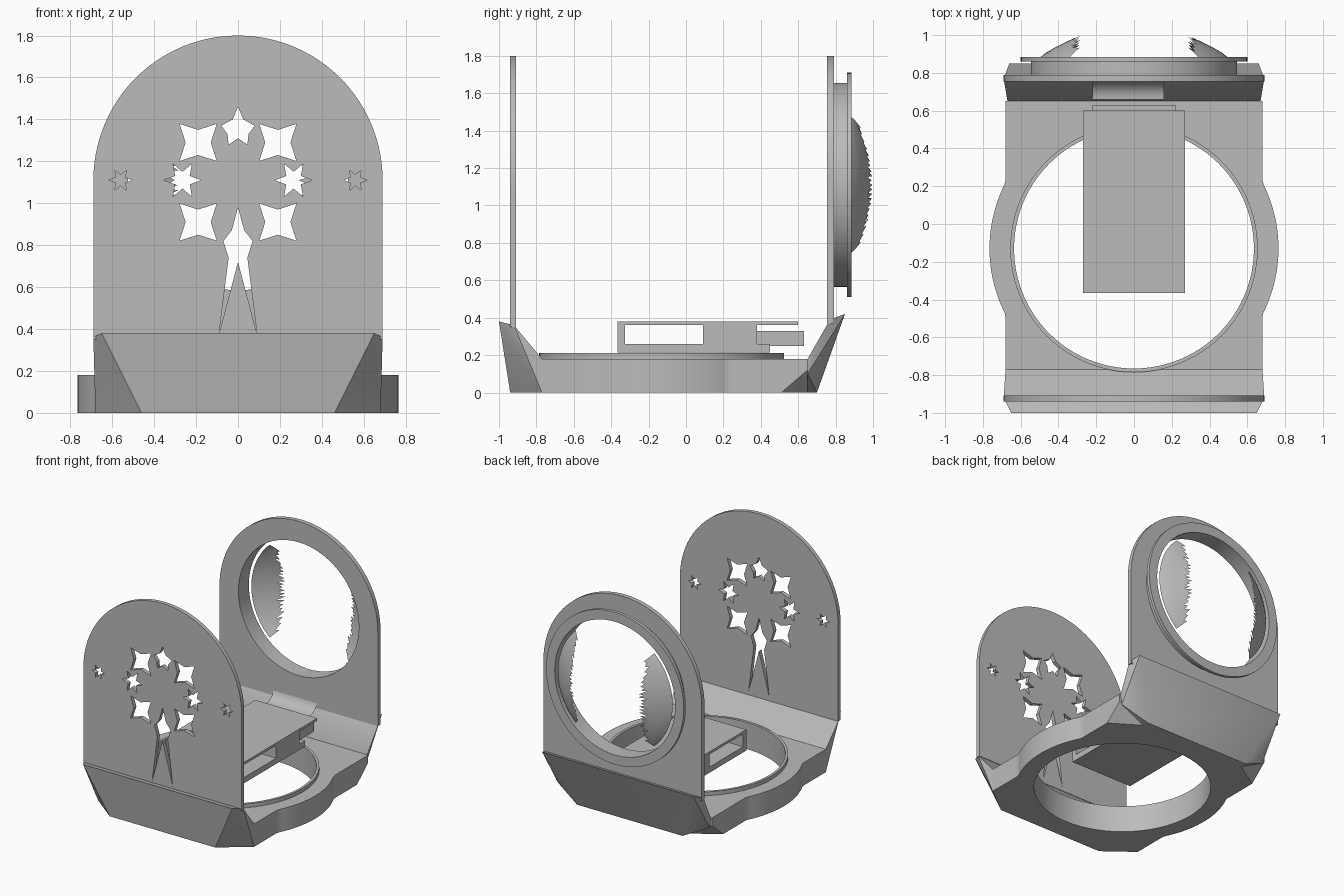
import bpy, bmesh, random
from math import sin, cos, pi, sqrt, radians
from mathutils import Matrix

random.seed(4)
cube = bpy.data.objects.get("Cube")
if cube:
    bpy.data.objects.remove(cube, do_unlink=True)

grey = bpy.data.materials.new("plain_grey")
grey.use_nodes = True
grey.diffuse_color = (0.5, 0.5, 0.5, 1)
grey.node_tree.nodes["Principled BSDF"].inputs["Base Color"].default_value = (0.5, 0.5, 0.5, 1)


def add(name, mesh):
    obj = bpy.data.objects.new(name, mesh)
    bpy.context.collection.objects.link(obj)
    mesh.materials.clear()
    mesh.materials.append(grey)
    return obj


def from_bmesh(name, bm):
    mesh = bpy.data.meshes.new(name)
    bm.to_mesh(mesh)
    bm.free()
    return add(name, mesh)


def plate(name, loops, lo, hi, upright=True):
    """Filled outline with holes, given thickness along y (upright) or z."""
    curve = bpy.data.curves.new(name + "_outline", "CURVE")
    curve.dimensions = "2D"
    curve.fill_mode = "BOTH"
    curve.extrude = (hi - lo) / 2
    for loop in loops:
        spline = curve.splines.new("POLY")
        spline.points.add(len(loop) - 1)
        for point, (u, v) in zip(spline.points, loop):
            point.co = (u, v, 0, 1)
        spline.use_cyclic_u = True
    temp = bpy.data.objects.new(name + "_temp", curve)
    bpy.context.collection.objects.link(temp)
    deps = bpy.context.evaluated_depsgraph_get()
    mesh = bpy.data.meshes.new_from_object(temp.evaluated_get(deps))
    bpy.data.objects.remove(temp, do_unlink=True)
    bpy.data.curves.remove(curve)
    mid = (lo + hi) / 2
    if upright:
        mesh.transform(Matrix.Translation((0, mid, 0)) @ Matrix.Rotation(pi / 2, 4, "X"))
    else:
        mesh.transform(Matrix.Translation((0, 0, mid)))
    return add(name, mesh)


def box(name, x, y, z):
    bm = bmesh.new()
    bmesh.ops.create_cube(bm, size=1)
    for v in bm.verts:
        v.co = [(r[0] + r[1]) / 2 + c * (r[1] - r[0]) for r, c in zip((x, y, z), v.co)]
    return from_bmesh(name, bm)


def hull(name, half):
    """Convex block from points on one side, mirrored across x."""
    bm = bmesh.new()
    for x, y, z in half:
        bm.verts.new((x, y, z))
        bm.verts.new((-x, y, z))
    bmesh.ops.convex_hull(bm, input=bm.verts)
    loose = [v for v in bm.verts if not v.link_faces]
    bmesh.ops.delete(bm, geom=loose, context="VERTS")
    bmesh.ops.dissolve_limit(bm, angle_limit=0.01, verts=bm.verts, edges=bm.edges)
    return from_bmesh(name, bm)


def arc(r, a, b, n, cx=0, cy=0):
    return [(cx + r * cos(a + (b - a) * i / n), cy + r * sin(a + (b - a) * i / n)) for i in range(n + 1)]


def circle(r, cx, cy):
    return arc(r, 0, 2 * pi, 96, cx, cy)[:-1]


def arch(r, bottom):
    return [(-r, bottom), (r, bottom)] + arc(r, 0, pi, 48, 0, HUB)


def star(cx, cy, outer, inner, points, turn):
    out = []
    for i in range(points * 2):
        r = inner if i % 2 else outer
        a = turn + pi * i / points
        out.append((cx + r * cos(a), cy + r * sin(a)))
    return out


def mirrored(half):
    return half + [(-x, z) for x, z in reversed(half) if x > 0]


HUB = 1.11

# Front panel with its star cut-outs
holes = [mirrored([(0, 1.46), (0.025, 1.4), (0.08, 1.37), (0.05, 1.33), (0.045, 1.28), (0, 1.31)]),
         mirrored([(0, 0.98), (0.03, 0.87), (0.07, 0.82), (0.045, 0.74), (0.09, 0.38), (0, 0.72)])]
for s in (-1, 1):
    holes += [star(s * 0.19, 1.29, 0.125, 0.06, 4, pi / 4),
              star(s * 0.19, 0.91, 0.125, 0.06, 4, pi / 4),
              star(s * 0.265, HUB, 0.09, 0.04, 6, 0),
              star(s * 0.56, HUB, 0.055, 0.025, 6, 0)]
plate("front_panel", [arch(0.69, 0.35)] + holes, -0.94, -0.908)

# Back panel with a round opening and collar
opening = circle(0.525, 0, HUB)
plate("back_panel", [arch(0.69, 0.37), opening], 0.755, 0.79)
plate("back_collar", [circle(0.545, 0, HUB), opening], 0.79, 0.86)
plate("back_flange", [circle(0.6, 0, HUB), opening], 0.86, 0.885)

# Remaining dome pieces with ragged inner edges
for side, name in ((1, "left_dome_piece"), (-1, "right_dome_piece")):
    bm = bmesh.new()
    steps, rows, outer = 40, 5, 0.5
    previous = None
    for i in range(steps + 1):
        a = radians(-47 + 94 * i / steps)
        ragged = 0.28 / cos(a) + (0.035 if i % 2 else 0) + random.uniform(0, 0.03)
        rim = min(outer - 0.02, ragged)
        column = []
        for j in range(rows + 1):
            r = outer + (rim - outer) * j / rows
            y = 0.88 + 0.12 * min(1, (outer - r) / 0.22) ** 0.8
            column.append(bm.verts.new((side * r * cos(a), y, HUB + r * sin(a))))
        if previous:
            for j in range(rows):
                bm.faces.new((previous[j], column[j], column[j + 1], previous[j + 1]))
        previous = column
    bmesh.ops.recalc_face_normals(bm, faces=bm.faces)
    from_bmesh(name, bm)

# Base frame: straight sides that bulge around the round hole
CY = -0.13
edge = [(0.68, -0.77)]
for i in range(49):
    y = -0.7 + 1.21 * i / 48
    edge.append((max(0.68, sqrt(max(0, 0.765 ** 2 - (y - CY) ** 2))), y))
base_hole = circle(0.635, 0, CY)
plate("base_frame", [mirrored(edge), base_hole], 0, 0.18, upright=False)
plate("base_lip", [circle(0.655, 0, CY), base_hole], 0.18, 0.21, upright=False)

# Slanted end blocks with clipped lower corners
hull("front_slope", [(0.46, -0.94, 0), (0.68, -0.77, 0), (0.68, -0.77, 0.18),
                     (0.69, -0.92, 0.36), (0.65, -1.0, 0.38)])
hull("back_deck", [(0.46, 0.65, 0), (0.68, 0.51, 0), (0.68, 0.51, 0.18),
                   (0.68, 0.65, 0.18), (0.68, 0.65, 0.12)])
hull("back_slope", [(0.46, 0.65, 0), (0.46, 0.7, 0), (0.66, 0.65, 0.1), (0.67, 0.65, 0.18),
                    (0.69, 0.77, 0.39), (0.66, 0.85, 0.42)])

# Open-sided tongue over the base
W = (-0.27, 0.27)
box("tongue_floor", W, (-0.365, 0.45), (0.215, 0.26))
box("tongue_top", W, (-0.365, 0.6), (0.36, 0.38))
box("tongue_front_wall", W, (-0.365, -0.325), (0.26, 0.36))
box("tongue_core", W, (0.09, 0.38), (0.26, 0.36))
box("tongue_tail", (-0.22, 0.22), (0.38, 0.63), (0.25, 0.33))

# Curved strip joining the tongue to the back panel
bm = bmesh.new()
previous = None
for y, z in arc(0.1, -pi / 2, 0, 10, 0.66, 0.44):
    pair = [bm.verts.new((x, y, z)) for x in (-0.22, 0.16)]
    if previous:
        bm.faces.new((previous[0], previous[1], pair[1], pair[0]))
    previous = pair
from_bmesh("hinge_strip", bm)

# Smooth the round parts and keep the edges sharp
for obj in bpy.context.collection.objects:
    obj.select_set(obj.type == "MESH" and grey.name in obj.data.materials)
    if obj.select_get():
        bpy.context.view_layer.objects.active = obj
bpy.ops.object.shade_smooth_by_angle(angle=radians(30))
